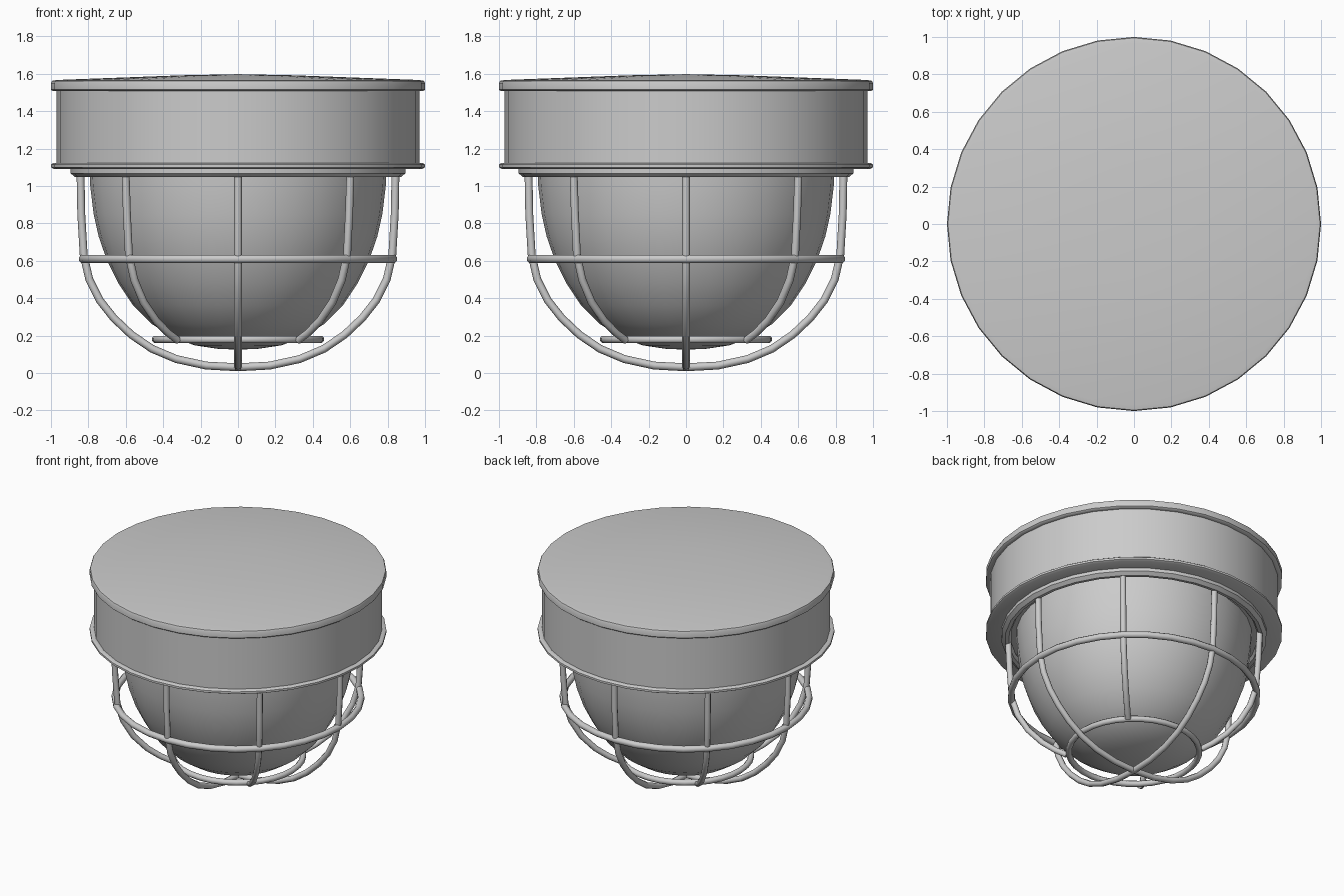
import bpy, bmesh, math
from mathutils import Vector

if "Cube" in bpy.data.objects:
    bpy.data.objects.remove(bpy.data.objects["Cube"])


def finish(bm, name, angle=40):
    bmesh.ops.remove_doubles(bm, verts=bm.verts, dist=1e-4)
    bmesh.ops.recalc_face_normals(bm, faces=bm.faces)
    mesh = bpy.data.meshes.new(name)
    bm.to_mesh(mesh)
    bm.free()
    ob = bpy.data.objects.new(name, mesh)
    bpy.context.collection.objects.link(ob)
    bpy.ops.object.select_all(action='DESELECT')
    ob.select_set(True)
    bpy.context.view_layer.objects.active = ob
    bpy.ops.object.shade_smooth_by_angle(angle=math.radians(angle))
    return ob


def lathe(name, profile, steps=32, closed=False, angle=40):
    """Spin an (r, z) profile around the z axis."""
    bm = bmesh.new()
    vs = [bm.verts.new((r, 0, z)) for r, z in profile]
    edges = [bm.edges.new(p) for p in zip(vs, vs[1:])]
    if closed:
        edges.append(bm.edges.new((vs[-1], vs[0])))
    bmesh.ops.spin(bm, geom=vs + edges, axis=(0, 0, 1), cent=(0, 0, 0),
                   angle=math.tau, steps=steps)
    return finish(bm, name, angle)


def ring(name, radius, z, thick, sides=8):
    prof = [(radius + thick * math.cos(math.tau * (i + .5) / sides),
             z + thick * math.sin(math.tau * (i + .5) / sides)) for i in range(sides)]
    return lathe(name, prof, closed=True, angle=60)


def wire(name, path, turn, thick=0.021, sides=8):
    """Sweep a round section along an (r, z) path in a vertical plane."""
    bm = bmesh.new()
    c, s = math.cos(turn), math.sin(turn)
    out, side = Vector((c, s, 0)), Vector((-s, c, 0))
    pts = [out * r + Vector((0, 0, z)) for r, z in path]
    loops = []
    for i, p in enumerate(pts):
        t = (pts[min(i + 1, len(pts) - 1)] - pts[max(i - 1, 0)]).normalized()
        n = t.cross(side)
        loops.append([bm.verts.new(p + thick * (n * math.cos(a) + side * math.sin(a)))
                      for a in (math.tau * k / sides for k in range(sides))])
    for a, b in zip(loops, loops[1:]):
        for k in range(sides):
            j = (k + 1) % sides
            bm.faces.new((a[k], a[j], b[j], b[k]))
    bm.faces.new(loops[0])
    bm.faces.new(loops[-1])
    return finish(bm, name, 60)


# Drum housing with top and bottom lips and a slightly domed lid
lathe("housing", [(0, 1.598), (0.3, 1.592), (0.97, 1.567), (0.995, 1.562), (1.0, 1.55),
                  (1.0, 1.515), (0.99, 1.507), (0.97, 1.507), (0.97, 1.122),
                  (0.99, 1.122), (1.0, 1.115), (1.0, 1.1), (0.985, 1.092),
                  (0.78, 1.092), (0, 1.092)])

# Glass globe
lathe("globe", [(0.795, 1.1), (0.79, 1.0), (0.772, 0.85), (0.745, 0.73), (0.70, 0.6),
                (0.64, 0.48), (0.56, 0.36), (0.46, 0.262), (0.35, 0.19), (0.23, 0.148),
                (0.11, 0.13), (0, 0.125)], angle=50)

# Guard rings
lathe("guard_top_ring", [(0.845, 1.095), (0.895, 1.095), (0.895, 1.068), (0.87, 1.047),
                         (0.845, 1.05), (0.83, 1.07)], closed=True)
ring("guard_middle_ring", 0.83, 0.61, 0.023)
ring("guard_bottom_ring", 0.44, 0.18, 0.021)

# Guard wires: two full hoops and four short diagonal ribs
half = [(0.842, 1.07), (0.838, 0.85), (0.825, 0.63), (0.795, 0.5), (0.74, 0.39),
        (0.665, 0.295), (0.57, 0.205), (0.46, 0.13), (0.33, 0.075), (0.17, 0.04)]
hoop = half + [(0, 0.031)] + [(-r, z) for r, z in reversed(half)]
for i in range(2):
    wire(f"guard_hoop_{i + 1}", hoop, i * math.pi / 2)

rib = [(0.85, 1.07), (0.84, 0.85), (0.825, 0.63), (0.785, 0.5), (0.715, 0.38),
       (0.62, 0.28), (0.53, 0.215), (0.455, 0.175)]
for i in range(4):
    wire(f"guard_rib_{i + 1}", rib, math.pi / 4 + i * math.pi / 2)
